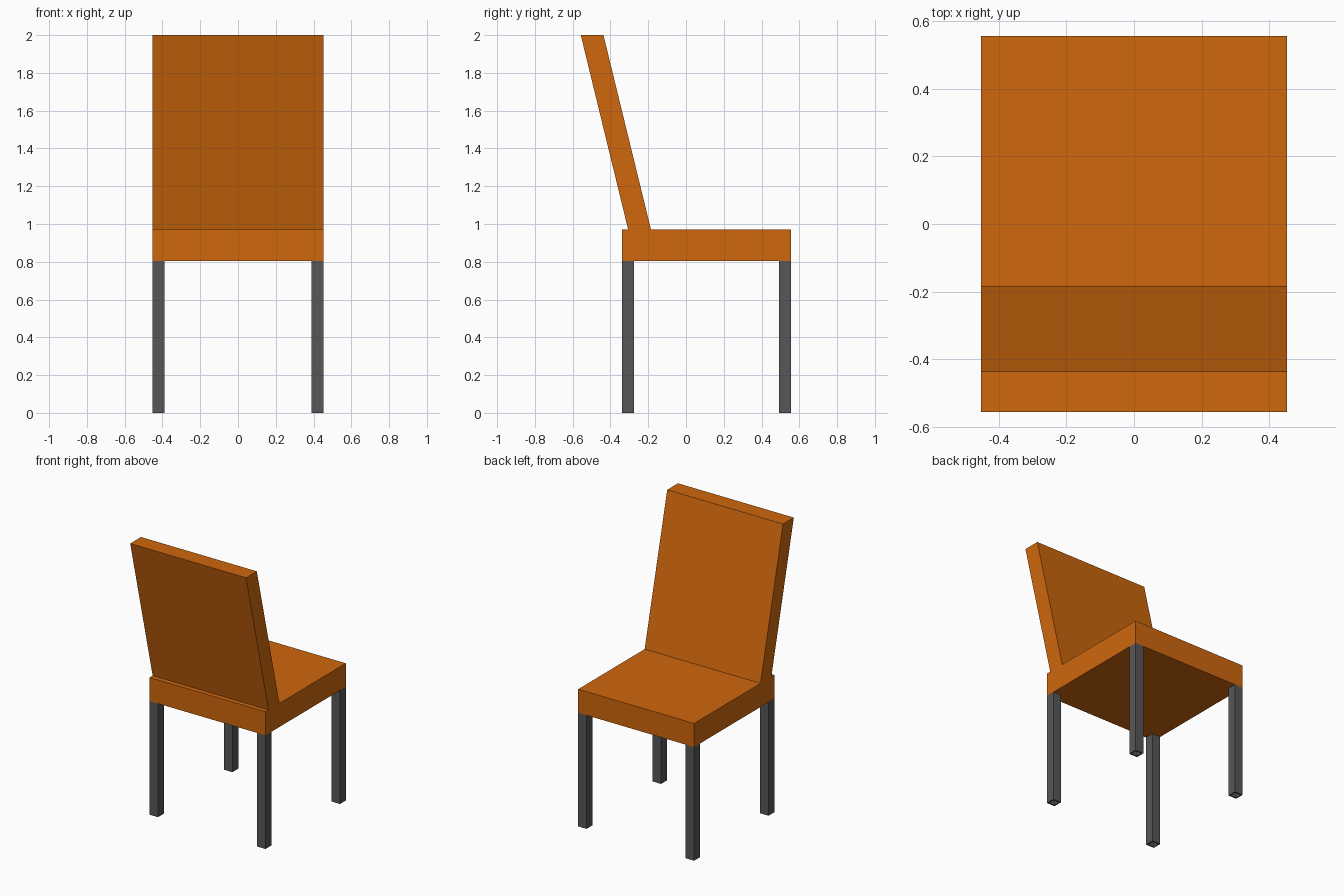
import bpy, bmesh
from mathutils import Vector

if "Cube" in bpy.data.objects:
    bpy.data.objects.remove(bpy.data.objects["Cube"])


def material(name, color):
    m = bpy.data.materials.new(name)
    m.diffuse_color = (*color, 1)
    m.use_nodes = True
    m.node_tree.nodes["Principled BSDF"].inputs["Base Color"].default_value = m.diffuse_color
    return m


def make_object(name, bm, mat):
    bmesh.ops.recalc_face_normals(bm, faces=bm.faces)
    me = bpy.data.meshes.new(name)
    bm.to_mesh(me)
    bm.free()
    me.materials.append(mat)
    ob = bpy.data.objects.new(name, me)
    bpy.context.collection.objects.link(ob)
    return ob


def prism(name, profile, half_width, mat):
    """Extrude a (y, z) profile across the chair's width."""
    bm = bmesh.new()
    face = bm.faces.new([bm.verts.new((-half_width, y, z)) for y, z in profile])
    ext = bmesh.ops.extrude_face_region(bm, geom=[face])
    moved = [g for g in ext["geom"] if isinstance(g, bmesh.types.BMVert)]
    bmesh.ops.translate(bm, verts=moved, vec=(2 * half_width, 0, 0))
    return make_object(name, bm, mat)


def tube_leg(name, x, y, mat, size=0.065, wall=0.013, height=0.805):
    """Square tube, open at the foot."""
    bm = bmesh.new()
    bmesh.ops.create_cube(bm, size=1)
    for v in bm.verts:
        v.co = Vector((x + v.co.x * size, y + v.co.y * size, (v.co.z + 0.5) * height))
    bm.normal_update()
    foot = min(bm.faces, key=lambda f: f.calc_center_median().z)
    bmesh.ops.inset_region(bm, faces=[foot], thickness=wall)
    ext = bmesh.ops.extrude_discrete_faces(bm, faces=[foot])
    bmesh.ops.translate(bm, verts=ext["faces"][0].verts, vec=(0, 0, height - 0.01))
    return make_object(name, bm, mat)


orange = material("orange upholstery", (0.62, 0.135, 0.004))
dark = material("dark metal", (0.095, 0.095, 0.095))

# Seat cushion
prism("seat", [(-0.34, 0.803), (0.557, 0.803), (0.557, 0.97), (-0.34, 0.97)], 0.453, orange)

# Leaning backrest, sunk slightly into the seat
prism("backrest", [(-0.299, 0.94), (-0.178, 0.94), (-0.437, 2.0), (-0.557, 2.0)], 0.453, orange)

# Four hollow legs flush with the seat corners
for end, y in (("front", -0.3075), ("back", 0.5245)):
    for side, x in (("left", -0.4205), ("right", 0.4205)):
        tube_leg(f"{end}_{side}_leg", x, y, dark)
